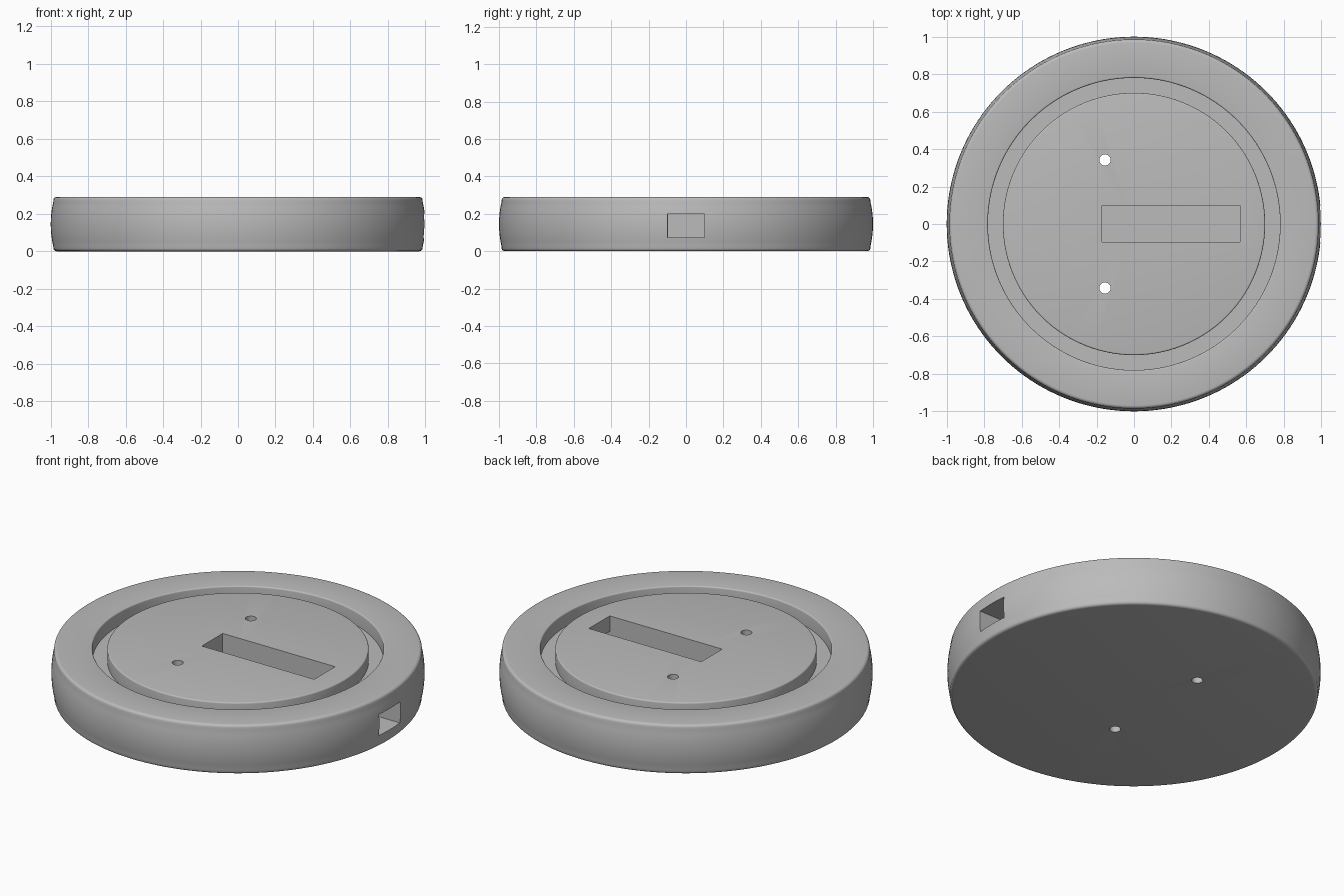
import bpy, bmesh, math

cube = bpy.data.objects.get("Cube")
if cube:
    bpy.data.objects.remove(cube)

SEGMENTS = 160
TOP = 0.29
GROOVE_FLOOR = 0.21

grey = bpy.data.materials.new("plain grey")
grey.use_nodes = True
colour = (0.5, 0.5, 0.5, 1)
grey.diffuse_color = colour
grey.node_tree.nodes["Principled BSDF"].inputs["Base Color"].default_value = colour


def arc(cx, cz, r, start, end, steps=4):
    """Points of a fillet in the radius/height plane, angles in degrees."""
    angles = [math.radians(start + (end - start) * i / steps) for i in range(steps + 1)]
    return [(cx + r * math.cos(a), cz + r * math.sin(a)) for a in angles]


def add_object(name, bm):
    bmesh.ops.recalc_face_normals(bm, faces=bm.faces)
    mesh = bpy.data.meshes.new(name)
    bm.to_mesh(mesh)
    bm.free()
    mesh.materials.append(grey)
    obj = bpy.data.objects.new(name, mesh)
    bpy.context.collection.objects.link(obj)
    return obj


def revolve(name, profile):
    bm = bmesh.new()
    verts = [bm.verts.new((r, 0, z)) for r, z in profile]
    edges = [bm.edges.new(pair) for pair in zip(verts, verts[1:])]
    bmesh.ops.spin(bm, geom=verts + edges, cent=(0, 0, 0), axis=(0, 0, 1),
                   angle=math.tau, steps=SEGMENTS, use_merge=False)
    bmesh.ops.remove_doubles(bm, verts=bm.verts, dist=1e-5)
    return add_object(name, bm)


def box(name, low, high):
    bm = bmesh.new()
    bmesh.ops.create_cube(bm, size=1)
    for v in bm.verts:
        v.co = [(a + b) / 2 + c * (b - a) for a, b, c in zip(low, high, v.co)]
    return add_object(name, bm)


def cylinder(name, x, y, radius):
    bm = bmesh.new()
    bmesh.ops.create_cone(bm, cap_ends=True, segments=32, radius1=radius,
                          radius2=radius, depth=1)
    bmesh.ops.translate(bm, verts=bm.verts, vec=(x, y, TOP / 2))
    return add_object(name, bm)


# Barrel-sided disc with rounded edges and a ring groove in the top
half = TOP / 2
lower = arc(0.968, 0.018, 0.018, -90, -15)
bulge = [(1 - 0.014 * (t / 4) ** 2, half + t / 4 * (half - 0.025)) for t in range(-4, 5)]
upper = [(r, TOP - z) for r, z in reversed(lower)]
f = 0.008
profile = ([(0, 0)] + lower + bulge + upper
           + arc(0.78 + f, TOP - f, f, 90, 180)
           + [(0.78, GROOVE_FLOOR), (0.70, GROOVE_FLOOR)]
           + arc(0.70 - f, TOP - f, f, 0, 90) + [(0, TOP)])
base = revolve("round_base", profile)

# Slot, side port leading into it, and two through holes
cutters = [
    box("slot_cutter", (-0.17, -0.095, 0.07), (0.565, 0.1, 0.5)),
    box("port_cutter", (0.5, -0.1, 0.072), (1.2, 0.098, 0.198)),
]
for side in (-1, 1):
    cutters.append(cylinder("hole_cutter", -0.155, side * 0.342, 0.03))

bpy.context.view_layer.objects.active = base
for cutter in cutters:
    cutter.hide_render = True
    mod = base.modifiers.new("cut", "BOOLEAN")
    mod.operation = "DIFFERENCE"
    mod.solver = "EXACT"
    mod.object = cutter
    bpy.ops.object.modifier_apply(modifier=mod.name)
    bpy.data.objects.remove(cutter)

# Smooth sides with crisp edges
for obj in bpy.context.selected_objects:
    obj.select_set(False)
base.select_set(True)
bpy.ops.object.shade_smooth_by_angle(angle=math.radians(30))
